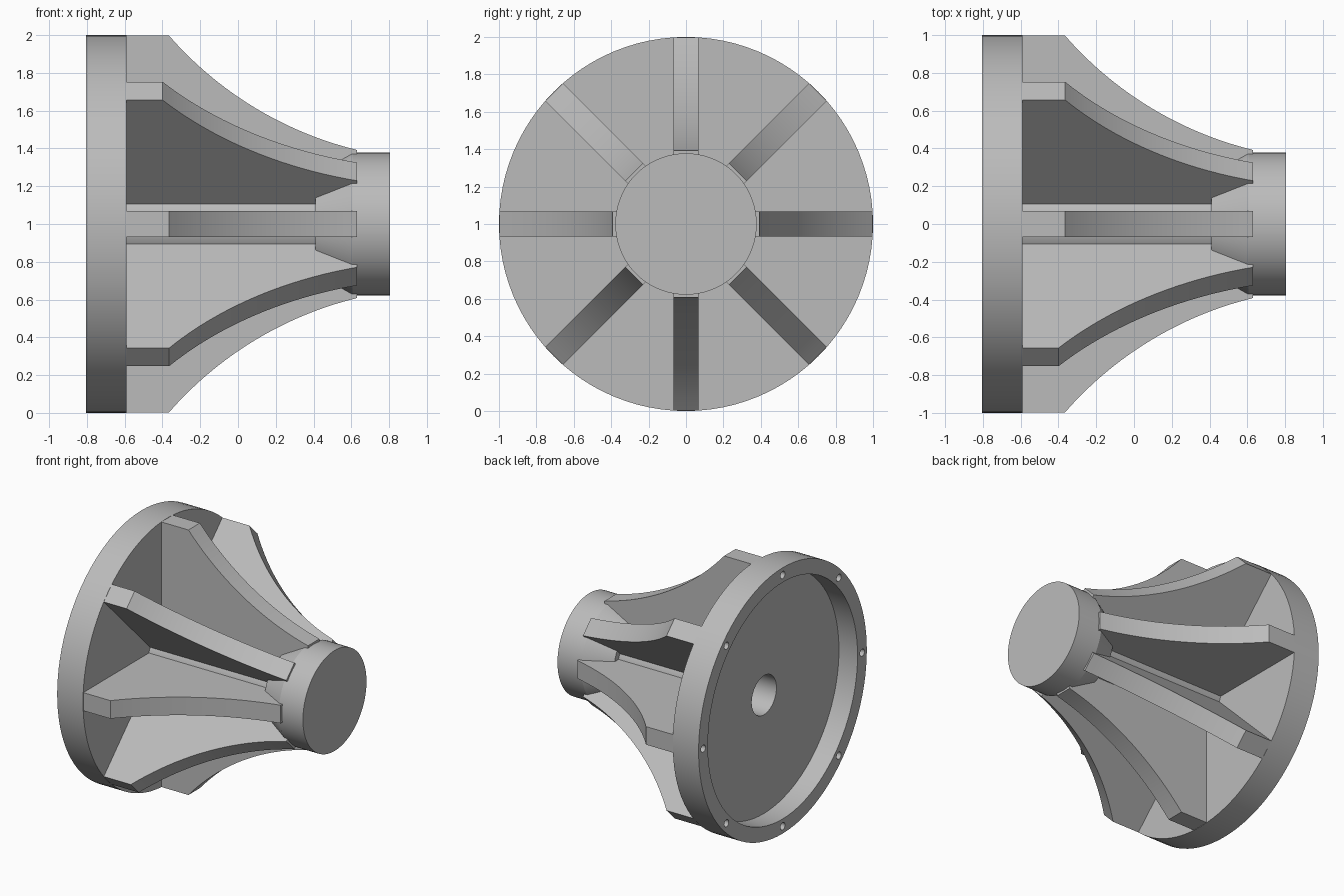
import bpy
import bmesh
import math
from mathutils import Matrix, Vector

cube = bpy.data.objects.get("Cube")
if cube:
    bpy.data.objects.remove(cube, do_unlink=True)

# One plain grey for the whole casting
grey = bpy.data.materials.new("plain grey")
grey.use_nodes = True
colour = (0.5, 0.5, 0.5, 1)
grey.diffuse_color = colour
grey.node_tree.nodes["Principled BSDF"].inputs["Base Color"].default_value = colour

AXIS_Z = 1.0
RIBS = 8
HALF_RIB = 0.068
FLANGE_FRONT = -0.59
BORE = 0.147
CORE = 0.227


def make_object(name, bm, smooth=True):
    bmesh.ops.remove_doubles(bm, verts=bm.verts, dist=1e-5)
    bmesh.ops.recalc_face_normals(bm, faces=bm.faces)
    mesh = bpy.data.meshes.new(name)
    bm.to_mesh(mesh)
    bm.free()
    mesh.materials.append(grey)
    obj = bpy.data.objects.new(name, mesh)
    obj.location.z = AXIS_Z
    bpy.context.collection.objects.link(obj)
    bpy.ops.object.select_all(action="DESELECT")
    obj.select_set(True)
    bpy.context.view_layer.objects.active = obj
    if smooth:
        bpy.ops.object.shade_smooth_by_angle(angle=math.radians(25))
    return obj


def lathe(name, profile, closed=False):
    """Spin (x, radius) points around the x axis."""
    bm = bmesh.new()
    verts = [bm.verts.new((x, 0, r)) for x, r in profile]
    edges = [bm.edges.new(pair) for pair in zip(verts, verts[1:])]
    if closed:
        edges.append(bm.edges.new((verts[-1], verts[0])))
    bmesh.ops.spin(bm, geom=verts + edges, cent=(0, 0, 0), axis=(1, 0, 0),
                   angle=math.tau, steps=96, use_duplicate=False)
    return make_object(name, bm)


def arc(start, end, sag, steps=20):
    """Circular arc between two points, bowed towards the axis."""
    a, b = Vector(start), Vector(end)
    chord = b - a
    half = chord.length / 2
    radius = (half * half + sag * sag) / (2 * sag)
    inward = Vector((chord.y, -chord.x)).normalized()
    centre = (a + b) / 2 - inward * (radius - sag)
    sweep = math.asin(half / radius)
    along = chord.normalized()
    return [centre + radius * (inward * math.cos(t) + along * math.sin(t))
            for t in (sweep * (2 * i / steps - 1) for i in range(steps + 1))]


def rib(name, angle, shoulder):
    """Curved gusset standing on the core, turned about the x axis."""
    root = 0.18
    outline = [Vector((0.63, root)), Vector((FLANGE_FRONT, root)),
               Vector((FLANGE_FRONT, 0.997))]
    outline += arc((shoulder, 0.997), (0.63, 0.392), 0.09)
    bm = bmesh.new()
    face = bm.faces.new([bm.verts.new((p.x, -HALF_RIB, p.y)) for p in outline])
    result = bmesh.ops.extrude_face_region(bm, geom=[face])
    moved = [v for v in result["geom"] if isinstance(v, bmesh.types.BMVert)]
    bmesh.ops.translate(bm, verts=moved, vec=(0, 2 * HALF_RIB, 0))
    bmesh.ops.rotate(bm, verts=bm.verts, matrix=Matrix.Rotation(angle, 3, "X"))
    return make_object(name, bm)


# Flange: shallow cup with a rim around the back
flange = lathe("flange", [
    (-0.65, BORE), (-0.65, 0.89), (-0.805, 0.89), (-0.805, 1.0),
    (FLANGE_FRONT, 1.0), (FLANGE_FRONT, BORE)], closed=True)

# Bolt holes drilled in the rim
bm = bmesh.new()
for i in range(RIBS):
    spin = Matrix.Rotation(math.tau * i / RIBS, 4, "X")
    place = Matrix.Translation((-0.76, 0, 0.945)) @ Matrix.Rotation(math.pi / 2, 4, "Y")
    bmesh.ops.create_cone(bm, cap_ends=True, segments=24, radius1=0.027,
                          radius2=0.027, depth=0.28, matrix=spin @ place)
drill = make_object("bolt_hole_cutter", bm, smooth=False)
drill.hide_render = True
bpy.context.view_layer.objects.active = flange
cut = flange.modifiers.new("bolt_holes", "BOOLEAN")
cut.object = drill
cut.solver = "EXACT"
bpy.ops.object.modifier_move_to_index(modifier=cut.name, index=0)
bpy.ops.object.modifier_apply(modifier=cut.name)
bpy.data.objects.remove(drill, do_unlink=True)

# Hub: bored core, tapered collar and solid end boss
lathe("hub", [
    (0.4, 0), (0.4, BORE), (FLANGE_FRONT, BORE), (FLANGE_FRONT, CORE),
    (0.41, CORE), (0.41, 0.272), (0.605, 0.378), (0.805, 0.378), (0.805, 0)])

# Ribs around the hub; the upper front one has a shorter shoulder
for i in range(RIBS):
    rib(f"rib_{i + 1}", math.tau * i / RIBS, -0.40 if i == 1 else -0.365)
